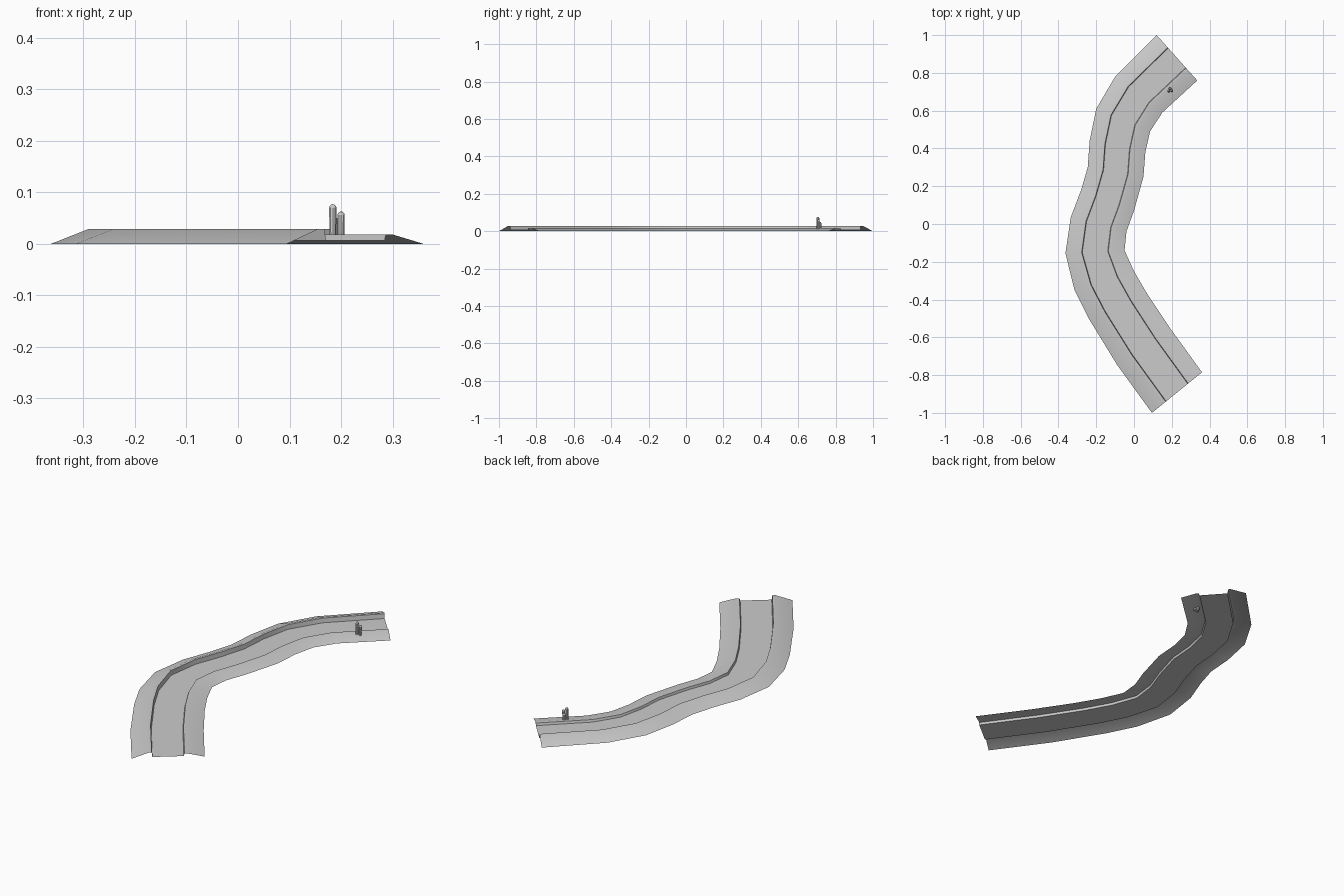
import bpy, bmesh, math
from mathutils import Vector, Matrix

cube = bpy.data.objects.get("Cube")
if cube:
    bpy.data.objects.remove(cube)

grey = bpy.data.materials.new("plain grey")
grey.use_nodes = True
colour = (0.6, 0.6, 0.6, 1)
grey.diffuse_color = colour
grey.node_tree.nodes["Principled BSDF"].inputs["Base Color"].default_value = colour

# Outer west and outer east edge of the winding strip, north to south
STATIONS = [
    ((.12, 1), (.335, .76)), ((-.10, .78), (.15, .59)), ((-.2, .61), (.085, .49)),
    ((-.235, .44), (.06, .38)), ((-.245, .3), (.05, .25)), ((-.28, .18), (0, .07)),
    ((-.335, .035), (-.04, -.04)), ((-.363, -.155), (-.05, -.14)),
    ((-.315, -.35), (0, -.25)), ((-.24, -.5), (.07, -.37)),
    ((-.09, -.745), (.19, -.55)), ((.095, -1), (.36, -.785)),
]
BED = .006


def finish(name, bm):
    mesh = bpy.data.meshes.new(name)
    bm.to_mesh(mesh)
    bm.free()
    mesh.materials.append(grey)
    obj = bpy.data.objects.new(name, mesh)
    bpy.context.collection.objects.link(obj)
    bpy.ops.object.select_all(action='DESELECT')
    obj.select_set(True)
    bpy.context.view_layer.objects.active = obj
    bpy.ops.object.shade_smooth_by_angle(angle=math.radians(30))
    return obj


def strip(name, profile):
    """Sweep (fraction across, height) points along the stations."""
    bm = bmesh.new()
    rows = []
    for west, east in STATIONS:
        w, e = Vector((*west, 0)), Vector((*east, 0))
        rows.append([bm.verts.new(w.lerp(e, t) + Vector((0, 0, z))) for t, z in profile])
    for a, b in zip(rows, rows[1:]):
        for i in range(len(profile) - 1):
            bm.faces.new((a[i], b[i], b[i + 1], a[i + 1]))
    return finish(name, bm)


# Channel bed and the two raised banks with a narrow lip and steep inner wall
strip("river_bed", [(.285, BED), (.715, BED)])
strip("west_bank", [(0, 0), (.235, .029), (.275, .029), (.285, BED)])
strip("east_bank", [(.715, BED), (.725, .018), (.775, .018), (1, 0)])


def reed(name, x, y, height, lean):
    """Round-topped stalk standing on the east bank."""
    bm = bmesh.new()
    r = .0075
    bmesh.ops.create_uvsphere(bm, u_segments=10, v_segments=6, radius=r)
    for v in bm.verts:
        if v.co.z > -r * .1:
            v.co.z += height - r
        else:
            v.co.z = max(v.co.z + r, 0)
    bm.transform(Matrix.Translation((x, y, 0)) @ Matrix.Rotation(lean, 4, 'X'))
    return finish(name, bm)


# Small clump of reeds
reed("tall_reed", .184, .702, .077, -.05)
reed("middle_reed", .2, .705, .063, -.05)
reed("short_reed", .191, .718, .05, .05)
